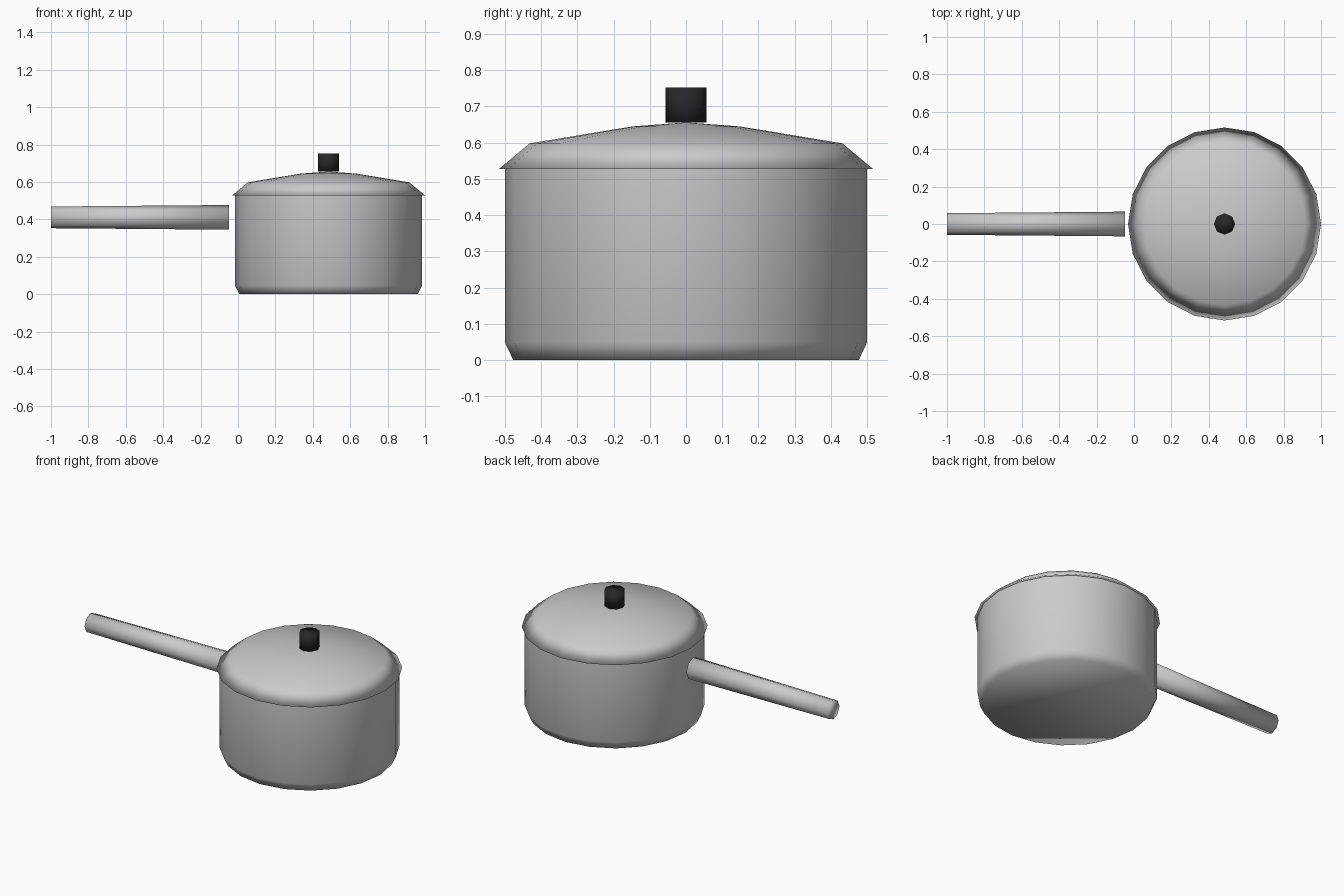
import bpy, bmesh, math

if "Cube" in bpy.data.objects:
    bpy.data.objects.remove(bpy.data.objects["Cube"])

CX = 0.484  # pot centre along x


def lathe(name, profile, sides, loc, rot=(0, 0, 0), cap_start=True, cap_end=True):
    """Spin a (radius, height) profile into a smooth ring-by-ring surface."""
    bm = bmesh.new()
    rings = []
    for r, z in profile:
        if r == 0:
            rings.append([bm.verts.new((0, 0, z))] * sides)
        else:
            rings.append([bm.verts.new((r * math.cos(2 * math.pi * i / sides),
                                        r * math.sin(2 * math.pi * i / sides), z))
                          for i in range(sides)])
    for a, b in zip(rings, rings[1:]):
        for i in range(sides):
            j = (i + 1) % sides
            quad = list(dict.fromkeys((a[i], a[j], b[j], b[i])))
            bm.faces.new(quad)
    if cap_start and profile[0][0] > 0:
        bm.faces.new(rings[0][::-1])
    if cap_end and profile[-1][0] > 0:
        bm.faces.new(rings[-1])
    for f in bm.faces:
        f.smooth = True
    mesh = bpy.data.meshes.new(name)
    bm.to_mesh(mesh)
    bm.free()
    obj = bpy.data.objects.new(name, mesh)
    obj.location, obj.rotation_euler = loc, rot
    bpy.context.collection.objects.link(obj)
    return obj


# Pot body with a bevelled base, open under the lid
lathe("pot_body", [(0.477, 0), (0.5, 0.048), (0.5, 0.528)], 20, (CX, 0, 0), cap_end=False)

# Domed lid with a narrow underside rim
lathe("lid", [(0.495, 0.528), (0.516, 0.528), (0.432, 0.598), (0.148, 0.645), (0, 0.656)],
      20, (CX, 0, 0), cap_start=False)

# Black lid knob
knob = lathe("lid_knob", [(0.057, 0.656), (0.057, 0.753)], 8, (CX, 0, 0))
black = bpy.data.materials.new("black")
black.diffuse_color = (0.02, 0.02, 0.02, 1)
black.use_nodes = True
black.node_tree.nodes["Principled BSDF"].inputs["Base Color"].default_value = black.diffuse_color
knob.data.materials.append(black)

# Tapered handle, lying along x
lathe("handle", [(0.058, 0), (0.066, 0.952)], 8, (-1, 0, 0.411), (0, math.pi / 2, 0))
